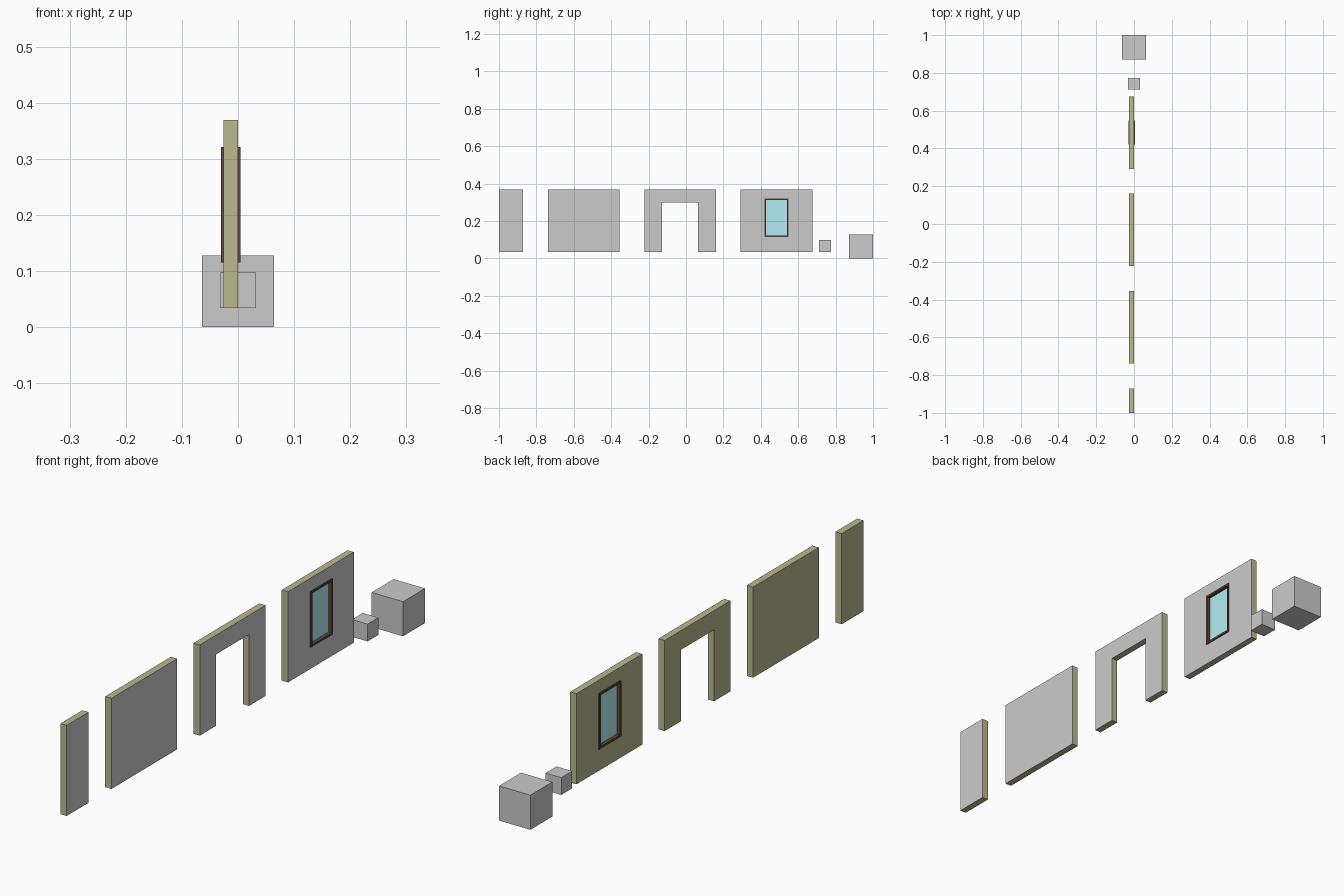
import bpy, bmesh

if "Cube" in bpy.data.objects:
    bpy.data.objects.remove(bpy.data.objects["Cube"])


def material(name, r, g, b):
    m = bpy.data.materials.new(name)
    m.diffuse_color = (r, g, b, 1)
    m.use_nodes = True
    m.node_tree.nodes["Principled BSDF"].inputs["Base Color"].default_value = m.diffuse_color
    return m


GREY = material("plain_grey", 0.8, 0.8, 0.8)
OLIVE = material("olive", 0.5, 0.48, 0.28)
WOOD = material("dark_wood", 0.12, 0.06, 0.04)
GLASS = material("glass", 0.45, 0.85, 0.9)


def rect(y0, y1, z0, z1):
    return [(y0, z0), (y1, z0), (y1, z1), (y0, z1)]


def panel(name, outline, x0, x1, mats=(), hole=None):
    """Extrude a y-z outline from x0 to x1; a hole of equal point count makes a ring.
    With two materials, the second one is used on the +x face."""
    bm = bmesh.new()

    def wall(loop):
        a = [bm.verts.new((x0, y, z)) for y, z in loop]
        b = [bm.verts.new((x1, y, z)) for y, z in loop]
        for i in range(len(loop)):
            j = (i + 1) % len(loop)
            bm.faces.new((a[i], a[j], b[j], b[i]))
        return a, b

    outer = wall(outline)
    if hole:
        for o, h in zip(outer, wall(hole)):
            for i in range(len(o)):
                j = (i + 1) % len(o)
                bm.faces.new((o[i], o[j], h[j], h[i]))
    else:
        for o in outer:
            bm.faces.new(o)
    bmesh.ops.recalc_face_normals(bm, faces=bm.faces)
    if len(mats) > 1:
        for f in bm.faces:
            f.normal_update()
            f.material_index = int(f.normal.x > 0.9)
    mesh = bpy.data.meshes.new(name)
    bm.to_mesh(mesh)
    bm.free()
    for m in mats:
        mesh.materials.append(m)
    ob = bpy.data.objects.new(name, mesh)
    bpy.context.collection.objects.link(ob)
    return ob


WALL = (OLIVE, GREY)
X0, X1 = -0.0256, 0.0      # wall thickness
Z0, Z1 = 0.034, 0.369      # wall bottom and top

# Plain walls
panel("narrow_wall", rect(-1.0, -0.872, Z0, Z1), X0, X1, WALL)
panel("plain_wall", rect(-0.739, -0.355, Z0, Z1), X0, X1, WALL)

# Wall with doorway
ya, yb, da, db, dz = -0.223, 0.161, -0.127, 0.065, 0.298
panel("doorway_wall", [(ya, Z0), (da, Z0), (da, dz), (db, dz), (db, Z0),
                       (yb, Z0), (yb, Z1), (ya, Z1)], X0, X1, WALL)

# Wall with framed window
yc, zc, hw, hh, t = 0.484, 0.218, 0.064, 0.103, 0.008
frame_out = rect(yc - hw, yc + hw, zc - hh, zc + hh)
frame_in = rect(yc - hw + t, yc + hw - t, zc - hh + t, zc + hh - t)
panel("window_wall", rect(0.292, 0.676, Z0, Z1), X0, X1, WALL, frame_out)
panel("window_frame", frame_out, -0.030, 0.0045, (WOOD,), frame_in)
panel("window_glass", frame_in, -0.017, -0.0085, (GLASS,))

# Loose cubes
panel("small_cube", rect(0.711, 0.774, 0.034, 0.098), -0.032, 0.032)
panel("large_cube", rect(0.872, 1.0, 0.0, 0.128), -0.064, 0.064)
